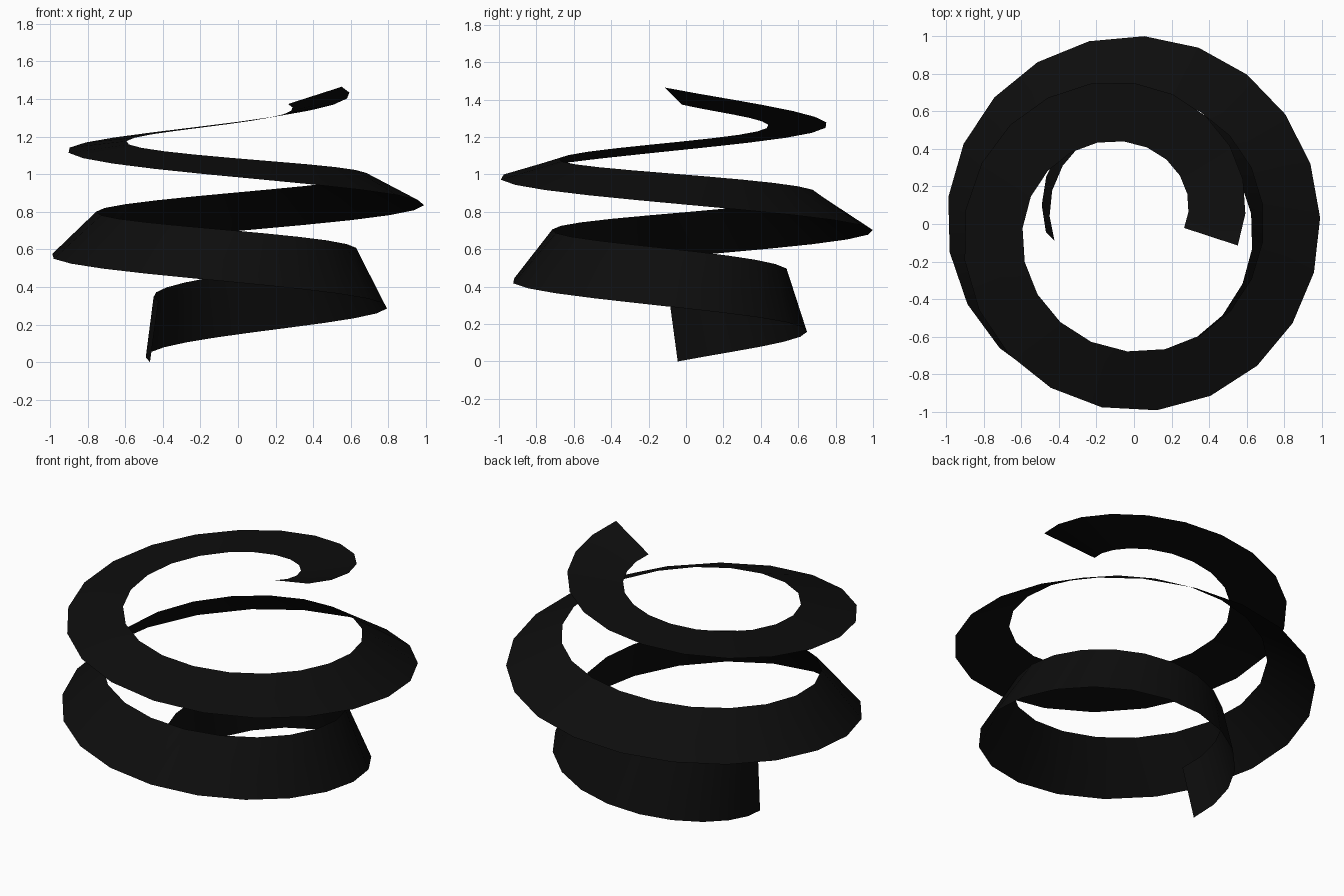
import bpy
import bmesh
from math import pi, sin, cos
from mathutils import Vector

cube = bpy.data.objects.get("Cube")
if cube:
    bpy.data.objects.remove(cube, do_unlink=True)

# Radius and height of each ribbon edge, one value per quarter turn from the left-hand start
OUTER_R = [.48, .64, .79, .93, .995, 1.0, .99, .995, .905, .75, .585]
OUTER_Z = [.01, .15, .285, .425, .565, .70, .84, .985, 1.135, 1.28, 1.445]
INNER_R = [.445, .545, .63, .715, .755, .70, .69, .68, .59, .43, .275]
INNER_Z = [.34, .475, .595, .70, .80, .905, 1.0, 1.085, 1.18, 1.275, 1.37]
SEGMENTS = 54


def smooth_value(values, q):
    """Catmull-Rom interpolation, extrapolated linearly past both ends."""
    pts = [2 * values[0] - values[1]] + values + [2 * values[-1] - values[-2]]
    last = len(values) - 1
    if q < 0:
        return values[0] + q * (values[1] - values[0])
    if q > last:
        return values[-1] + (q - last) * (values[-1] - values[-2])
    i = min(int(q), last - 1)
    t = q - i
    a, b, c, d = pts[i:i + 4]
    return b + t / 2 * (c - a + t * (2 * a - 5 * b + 4 * c - d
                                     + t * (3 * (b - c) + d - a)))


def edge_point(radii, heights, q):
    """Point on a ribbon edge, turning clockwise seen from above."""
    angle = pi - q * pi / 2
    r = smooth_value(radii, q)
    return Vector((r * cos(angle), r * sin(angle), smooth_value(heights, q)))


# Ribbon colour
black = bpy.data.materials.new("black")
black.use_nodes = True
colour = (0.004, 0.004, 0.004, 1)
black.diffuse_color = colour
black.node_tree.nodes["Principled BSDF"].inputs["Base Color"].default_value = colour

# Coiled ribbon: a strip of quads between the outer and inner edges
bm = bmesh.new()
previous = None
for i in range(SEGMENTS + 1):
    t = i / SEGMENTS
    outer = bm.verts.new(edge_point(OUTER_R, OUTER_Z, -.06 + t * 10.19))
    inner = bm.verts.new(edge_point(INNER_R, INNER_Z, -.13 + t * 10.18))
    if previous:
        bm.faces.new((outer, previous[0], previous[1], inner))
    previous = (outer, inner)

# Rest the ribbon on the ground
lowest = min(v.co.z for v in bm.verts)
bmesh.ops.translate(bm, verts=bm.verts, vec=(0, 0, -lowest))

mesh = bpy.data.meshes.new("spiral_ribbon")
bm.to_mesh(mesh)
bm.free()
mesh.materials.append(black)
ribbon = bpy.data.objects.new("spiral_ribbon", mesh)
bpy.context.collection.objects.link(ribbon)

bpy.ops.object.select_all(action='DESELECT')
ribbon.select_set(True)
bpy.context.view_layer.objects.active = ribbon
bpy.ops.object.shade_smooth_by_angle()
